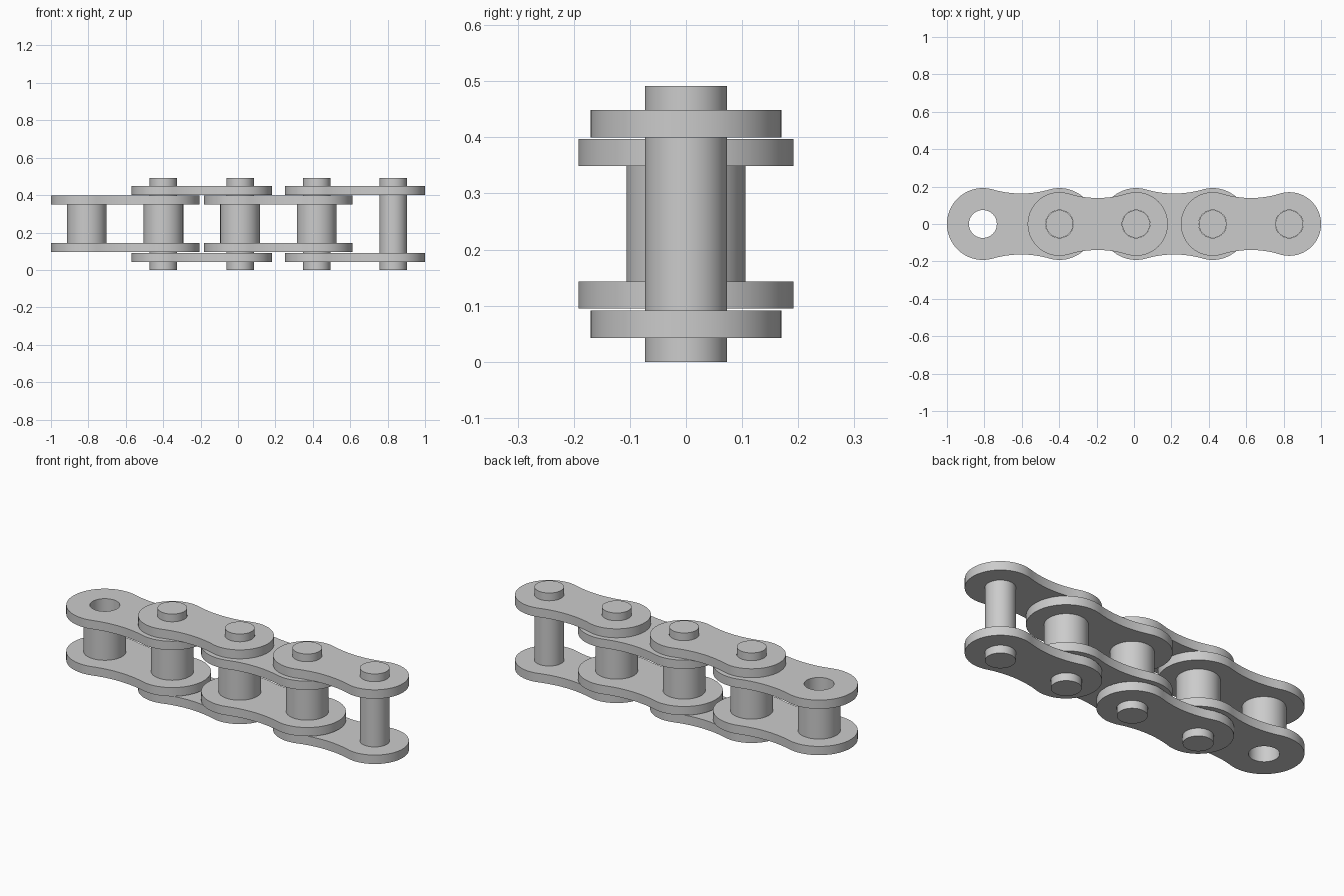
import bpy
import bmesh
from math import sin, cos, pi, atan2, radians
from mathutils import Vector

default = bpy.data.objects.get("Cube")
if default:
    bpy.data.objects.remove(default, do_unlink=True)

PITCH = 0.4095
JOINTS = [-0.808 + PITCH * i for i in range(5)]
BORE = 0.0745
PIN_R = 0.0735
ROLLER_R = 0.106

steel = bpy.data.materials.new("steel grey")
steel.use_nodes = True
GREY = (0.6, 0.6, 0.6, 1)
steel.diffuse_color = GREY
steel.node_tree.nodes["Principled BSDF"].inputs["Base Color"].default_value = GREY


def arc(cx, cy, r, a0, a1, n):
    return [(cx + r * cos(a0 + (a1 - a0) * i / n),
             cy + r * sin(a0 + (a1 - a0) * i / n)) for i in range(n + 1)]


def circle(cx, r, n=64):
    return arc(cx, 0, r, 0, 2 * pi, n)[:-1]


def link_outline(x0, r, waist):
    """Two round ends joined by tangent concave arcs."""
    d = PITCH / 2
    big = (d * d + waist * waist - r * r) / (2 * (r - waist))
    cy = waist + big
    t = atan2(cy, d)          # tangent direction at the left end
    mid, x1 = x0 + d, x0 + PITCH
    pts = arc(x0, 0, r, t, 2 * pi - t, 48)
    pts += arc(mid, -cy, big, pi - t, t, 20)[1:]
    pts += arc(x1, 0, r, t - pi, pi - t, 48)[1:]
    pts += arc(mid, cy, big, -t, t - pi, 20)[1:-1]
    return pts


def extrude_profile(name, loops, z0, z1):
    """Fill an outline with its holes and raise it from z0 to z1."""
    bm = bmesh.new()
    edges = []
    for loop in loops:
        vs = [bm.verts.new((x, y, z0)) for x, y in loop]
        edges += [bm.edges.new((a, b)) for a, b in zip(vs, vs[1:] + vs[:1])]
    bmesh.ops.triangle_fill(bm, edges=edges, use_beauty=True,
                            use_dissolve=False, normal=Vector((0, 0, 1)))
    raised = bmesh.ops.extrude_face_region(bm, geom=bm.faces[:],
                                           use_keep_orig=True)["geom"]
    bmesh.ops.translate(bm, vec=(0, 0, z1 - z0),
                        verts=[g for g in raised if isinstance(g, bmesh.types.BMVert)])
    bmesh.ops.recalc_face_normals(bm, faces=bm.faces[:])
    mesh = bpy.data.meshes.new(name)
    bm.to_mesh(mesh)
    bm.free()
    mesh.materials.append(steel)
    ob = bpy.data.objects.new(name, mesh)
    bpy.context.collection.objects.link(ob)
    bpy.ops.object.select_all(action='DESELECT')
    ob.select_set(True)
    bpy.context.view_layer.objects.active = ob
    bpy.ops.object.shade_smooth_by_angle(angle=radians(35))
    return ob


def link_plates(name, first, r, waist, levels):
    x0 = JOINTS[first]
    loops = [link_outline(x0, r, waist), circle(x0, BORE), circle(x0 + PITCH, BORE)]
    for side, (z0, z1) in zip(("lower", "upper"), levels):
        extrude_profile(f"{side}_{name}", loops, z0, z1)


# Inner links: wide plates held apart by rollers
for first in (0, 2):
    link_plates("inner_plate", first, 0.192, 0.163, ((0.095, 0.143), (0.349, 0.397)))
    for x in JOINTS[first:first + 2]:
        extrude_profile("roller", [circle(x, ROLLER_R), circle(x, BORE)], 0.143, 0.349)

# Outer links: narrower plates riveted on pins
for first in (1, 3):
    link_plates("outer_plate", first, 0.17, 0.139, ((0.042, 0.091), (0.400, 0.449)))
    for x in JOINTS[first:first + 2]:
        extrude_profile("pin", [circle(x, PIN_R)], 0, 0.491)
